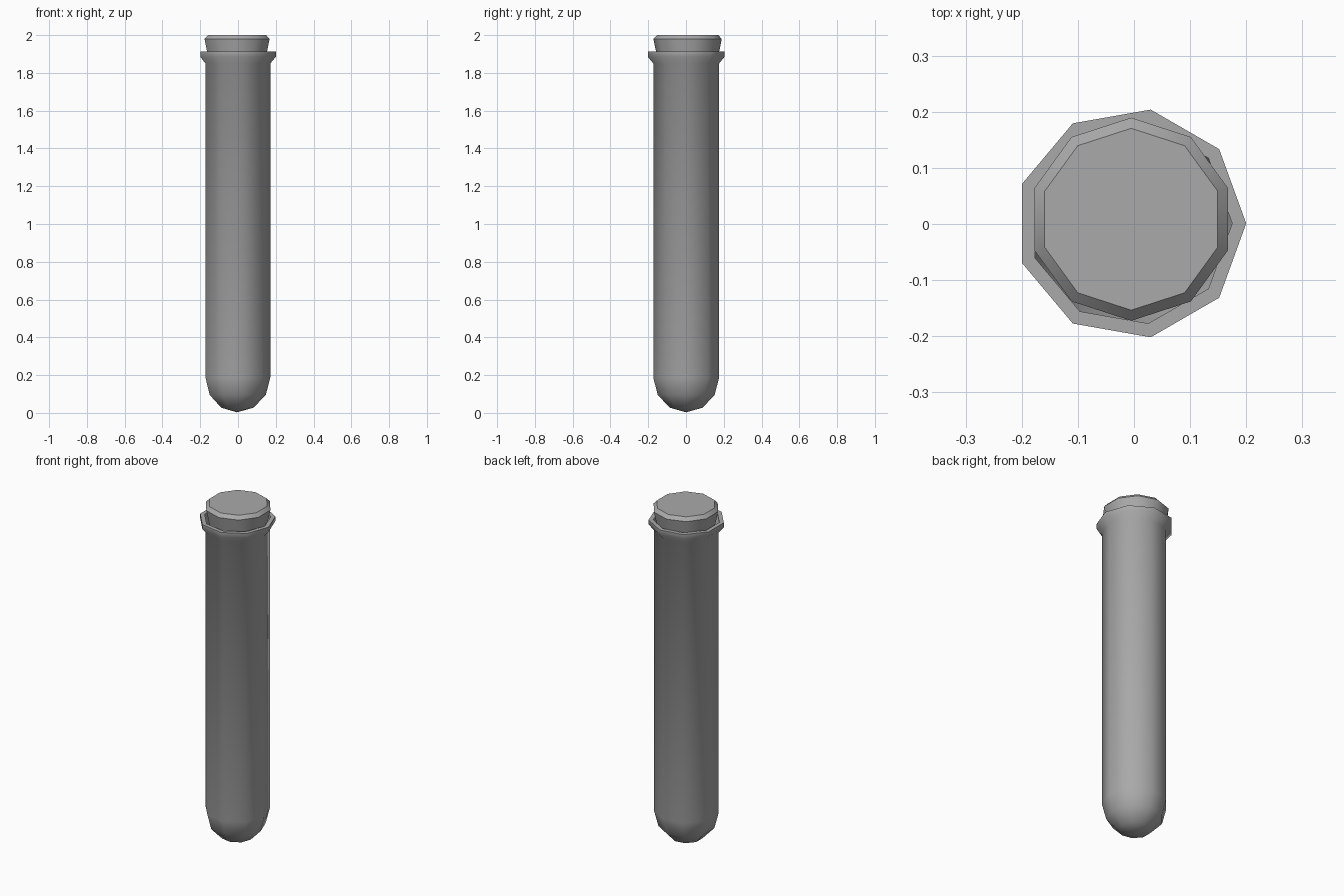
import bpy, bmesh, math

cube = bpy.data.objects.get("Cube")
if cube:
    bpy.data.objects.remove(cube, do_unlink=True)


def make_material(name, color):
    mat = bpy.data.materials.new(name)
    mat.use_nodes = True
    mat.diffuse_color = color
    mat.node_tree.nodes["Principled BSDF"].inputs["Base Color"].default_value = color
    return mat


def lathe(name, profile, sides, start, center, mat, smooth_angle):
    """Revolve (radius, z) points; zero radius makes a pole."""
    bm = bmesh.new()
    rings = []
    for r, z in profile:
        if r == 0:
            rings.append([bm.verts.new((center[0], center[1], z))] * sides)
            continue
        angles = [start + math.tau * i / sides for i in range(sides)]
        rings.append([bm.verts.new((center[0] + r * math.cos(a),
                                    center[1] + r * math.sin(a), z)) for a in angles])
    for low, high in zip(rings, rings[1:]):
        for i in range(sides):
            j = (i + 1) % sides
            corners = dict.fromkeys((low[i], low[j], high[j], high[i]))
            bm.faces.new(list(corners))
    for ring in (rings[0], rings[-1]):
        if ring[0] is not ring[1]:
            bm.faces.new(ring)
    bmesh.ops.recalc_face_normals(bm, faces=bm.faces)
    mesh = bpy.data.meshes.new(name)
    bm.to_mesh(mesh)
    bm.free()
    mesh.materials.append(mat)
    obj = bpy.data.objects.new(name, mesh)
    bpy.context.collection.objects.link(obj)
    bpy.ops.object.select_all(action="DESELECT")
    obj.select_set(True)
    bpy.context.view_layer.objects.active = obj
    bpy.ops.object.shade_smooth_by_angle(angle=math.radians(smooth_angle))
    return obj


def dome(radius, depth, top):
    """Round bottom from the pole up to the straight wall."""
    steps = [math.radians(a) for a in (60, 30, 0)]
    return [(0, top - depth)] + [(radius * math.cos(a), top - depth * math.sin(a))
                                 for a in steps]


grey = make_material("grey", (0.4, 0.4, 0.4, 1))

# Hollow tube: outer wall, flared rim, then back down the inner wall
outer = dome(0.177, 0.185, 0.188) + [(0.177, 1.85), (0.206, 1.885), (0.206, 1.912)]
inner = dome(0.155, 0.163, 0.188) + [(0.155, 1.85), (0.181, 1.885), (0.181, 1.912)]
lathe("tube", outer + inner[::-1], 9, 0, (-0.006, 0.001), grey, 42)

# Tapered stopper with a chamfered top
stopper = [(0.148, 1.82), (0.181, 1.98), (0.162, 2.0)]
lathe("stopper", stopper, 10, math.pi / 2, (-0.005, 0.0085), grey, 42)
